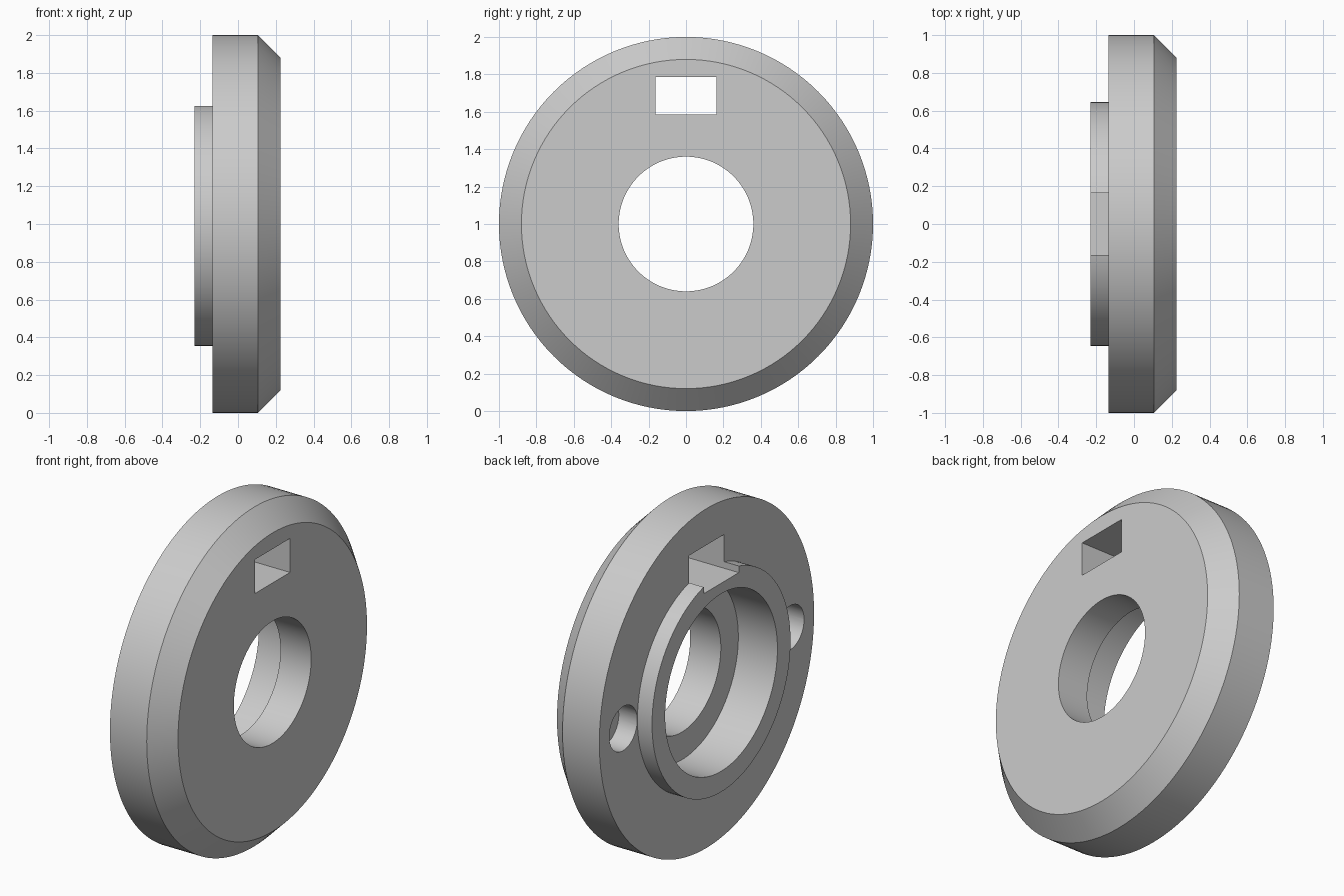
import bpy
import bmesh
import math
from mathutils import Matrix, Vector

if "Cube" in bpy.data.objects:
    bpy.data.objects.remove(bpy.data.objects["Cube"])

CENTRE_Z = 1.0
SEGMENTS = 128

gray = bpy.data.materials.new("plain_gray")
gray.use_nodes = True
colour = (0.6, 0.6, 0.6, 1)
gray.diffuse_color = colour
gray.node_tree.nodes["Principled BSDF"].inputs["Base Color"].default_value = colour


def make_object(name, bm):
    bmesh.ops.recalc_face_normals(bm, faces=bm.faces)
    mesh = bpy.data.meshes.new(name)
    bm.to_mesh(mesh)
    bm.free()
    mesh.materials.append(gray)
    obj = bpy.data.objects.new(name, mesh)
    bpy.context.collection.objects.link(obj)
    return obj


def lathe(name, profile):
    """Revolve a closed (x, radius) profile about the x axis."""
    bm = bmesh.new()
    verts = [bm.verts.new((x, 0, r)) for x, r in profile]
    edges = [bm.edges.new((a, b)) for a, b in zip(verts, verts[1:] + verts[:1])]
    bmesh.ops.spin(bm, geom=verts + edges, cent=(0, 0, 0), axis=(1, 0, 0),
                   angle=math.tau, steps=SEGMENTS, use_merge=True)
    bmesh.ops.remove_doubles(bm, verts=bm.verts, dist=1e-5)
    bmesh.ops.translate(bm, verts=bm.verts, vec=(0, 0, CENTRE_Z))
    return make_object(name, bm)


def box_cutter(name, low, high):
    low, high = Vector(low), Vector(high)
    bm = bmesh.new()
    bmesh.ops.create_cube(bm, size=1, matrix=Matrix.Translation((low + high) / 2)
                          @ Matrix.Diagonal((*(high - low), 1)))
    return make_object(name, bm)


def hole_cutter(name, y, radius, x_start, x_end):
    bm = bmesh.new()
    place = Matrix.Translation(((x_start + x_end) / 2, y, CENTRE_Z))
    bmesh.ops.create_cone(bm, cap_ends=True, segments=48, radius1=radius,
                          radius2=radius, depth=x_end - x_start,
                          matrix=place @ Matrix.Rotation(math.pi / 2, 4, 'Y'))
    return make_object(name, bm)


# Chamfered disc with a raised collar, counterbore and central hole
disc = lathe("collared_disc", [
    (0.225, 0.36), (0.225, 0.88), (0.105, 1.0), (-0.135, 1.0),
    (-0.135, 0.645), (-0.23, 0.645), (-0.23, 0.523), (0.025, 0.523),
    (0.025, 0.36)])

# Rectangular window through the disc and two blind pin holes in its back
cutters = [box_cutter("window_cutter", (-0.4, -0.163, 1.585), (0.4, 0.163, 1.785))]
for side, sign in (("back", 1), ("front", -1)):
    cutters.append(hole_cutter(side + "_pin_hole_cutter", sign * 0.777, 0.13, -0.3, -0.015))

bpy.context.view_layer.objects.active = disc
for cutter in cutters:
    cutter.hide_render = True
    cut = disc.modifiers.new(cutter.name, 'BOOLEAN')
    cut.operation = 'DIFFERENCE'
    cut.solver = 'EXACT'
    cut.object = cutter
    bpy.ops.object.modifier_apply(modifier=cut.name)
    bpy.data.objects.remove(cutter)

# Smooth the round walls while keeping machined edges crisp
bpy.ops.object.select_all(action='DESELECT')
disc.select_set(True)
bpy.ops.object.shade_smooth_by_angle(angle=math.radians(30))
